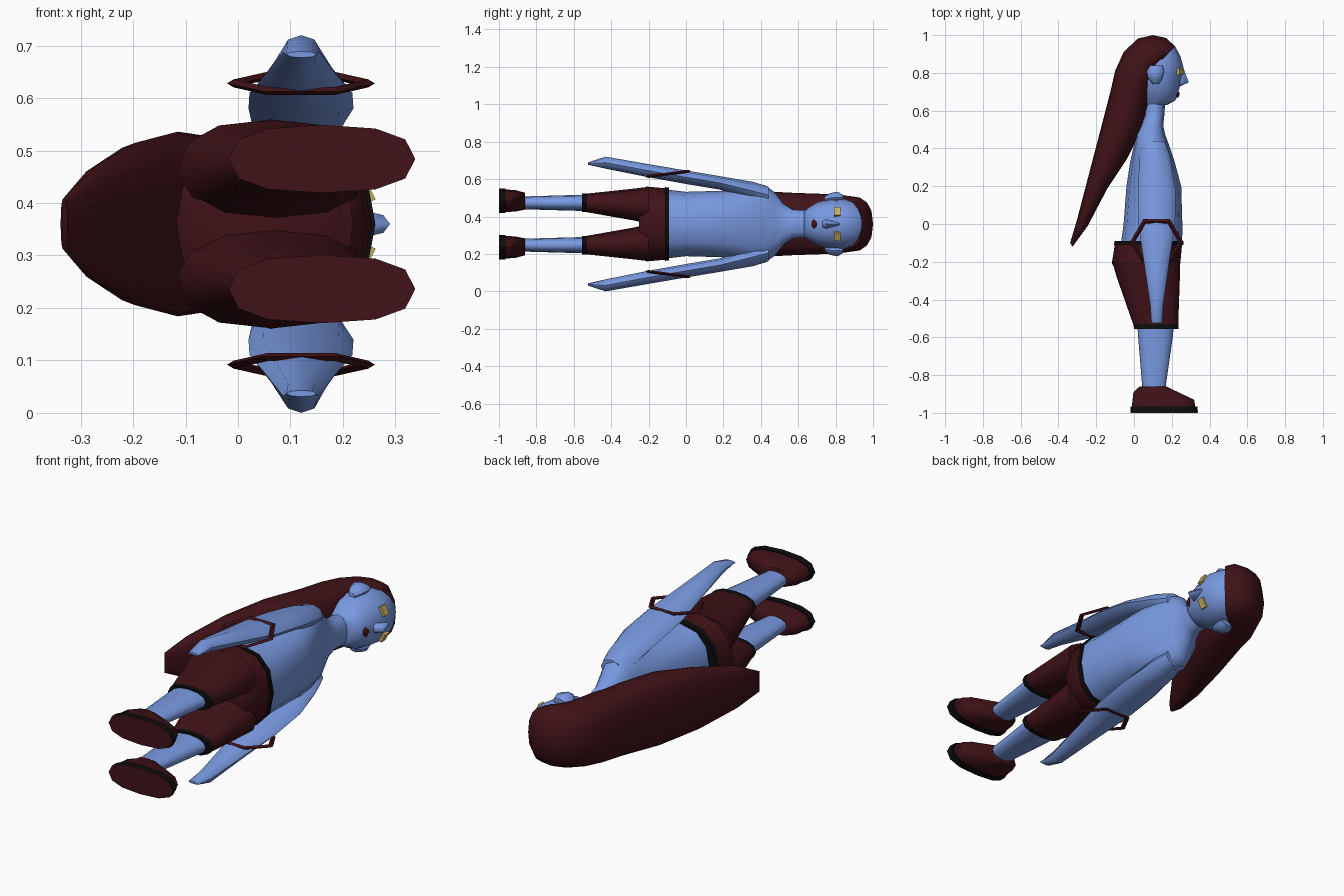
import bpy, bmesh, math

MID = 0.36  # plane of symmetry in z; the figure lies along y and faces +x


def material(name, rgb):
    m = bpy.data.materials.new(name)
    m.diffuse_color = (*rgb, 1)
    return m


BLUE = material("blue_skin", (0.19, 0.32, 0.75))
RED = material("dark_red", (0.05, 0.006, 0.009))
BLACK = material("black_trim", (0.004, 0.004, 0.004))
TAN = material("tan_eye", (0.6, 0.42, 0.13))


def finish(ob, name, mat, angle=50):
    ob.name = name
    ob.data.materials.append(mat)
    bpy.ops.object.select_all(action='DESELECT')
    ob.select_set(True)
    bpy.context.view_layer.objects.active = ob
    bpy.ops.object.shade_smooth_by_angle(angle=math.radians(angle))


def loft(name, rings, mat, n=12, p=2.4, side=1):
    """Rings: (back x, back y, front x, front y, z offset, half width)."""
    bm = bmesh.new()
    loops = []
    for xb, yb, xf, yf, zo, hw in rings:
        loop = []
        for i in range(n):
            a = 2 * math.pi * i / n
            c, s = [math.copysign(abs(t) ** (2 / p), t) if abs(t) > 1e-6 else 0
                    for t in (math.cos(a), math.sin(a))]
            t = (c + 1) / 2
            loop.append(bm.verts.new((xb + (xf - xb) * t, yb + (yf - yb) * t,
                                      MID + side * zo + hw * s)))
        loops.append(loop)
    for a, b in zip(loops, loops[1:]):
        for i in range(n):
            j = (i + 1) % n
            bm.faces.new((a[i], a[j], b[j], b[i]))
    bm.faces.new(loops[0])
    bm.faces.new(loops[-1])
    bmesh.ops.recalc_face_normals(bm, faces=bm.faces)
    me = bpy.data.meshes.new(name)
    bm.to_mesh(me)
    bm.free()
    ob = bpy.data.objects.new(name, me)
    bpy.context.collection.objects.link(ob)
    finish(ob, name, mat)


def flat(sections, zo=0):
    """Rings square to the body axis, from (y, back x, front x, half width)."""
    return [(xb, y, xf, y, zo, hw) for y, xb, xf, hw in sections]


def box(name, loc, size, mat, rot=(0, 0, 0)):
    bpy.ops.mesh.primitive_cube_add(size=1, location=loc, rotation=rot)
    ob = bpy.context.object
    ob.scale = size
    finish(ob, name, mat)


# Torso with shoulders and neck
loft("torso", flat([(-0.11, -0.07, 0.255, 0.185), (0.0, -0.055, 0.256, 0.172),
                    (0.2, -0.04, 0.25, 0.178), (0.33, -0.02, 0.215, 0.2),
                    (0.42, 0.0, 0.185, 0.208), (0.475, 0.01, 0.165, 0.17),
                    (0.52, 0.035, 0.155, 0.11), (0.57, 0.055, 0.16, 0.077),
                    (0.67, 0.06, 0.168, 0.073)]), BLUE)

# Head, nose and mouth
loft("head", flat([(0.63, 0.05, 0.175, 0.07), (0.655, 0.03, 0.22, 0.088),
                   (0.70, 0.0, 0.236, 0.115), (0.76, -0.03, 0.25, 0.132),
                   (0.83, -0.03, 0.262, 0.136), (0.89, 0.0, 0.245, 0.125),
                   (0.94, 0.03, 0.218, 0.1), (0.975, 0.06, 0.17, 0.05)]),
     BLUE, n=16, p=2.1)
loft("nose", flat([(0.725, 0.2, 0.235, 0.022), (0.75, 0.2, 0.29, 0.024),
                   (0.825, 0.22, 0.262, 0.008)]), BLUE, n=8, p=2)
loft("mouth", flat([(0.67, 0.2, 0.235, 0.012), (0.685, 0.2, 0.241, 0.028),
                    (0.7, 0.2, 0.24, 0.012)]), RED, n=8, p=2)

# Long hair swept from the hairline over the crown and down the back
HAIR = [(0.218, 0.94, 0.11, 0.83, 0.125), (0.17, 0.985, 0.09, 0.79, 0.143),
        (0.1, 1.0, 0.08, 0.74, 0.15), (0.02, 0.982, 0.075, 0.68, 0.155),
        (-0.055, 0.91, 0.07, 0.61, 0.16), (-0.1, 0.81, 0.05, 0.55, 0.163),
        (-0.125, 0.70, 0.03, 0.475, 0.166), (-0.19, 0.45, -0.04, 0.34, 0.176),
        (-0.25, 0.22, -0.14, 0.19, 0.155), (-0.305, 0.01, -0.245, -0.01, 0.107),
        (-0.338, -0.1, -0.325, -0.12, 0.05)]
loft("hair", [(a, b, c, d, 0, w) for a, b, c, d, w in HAIR], RED, n=16, p=2.5)

# Shorts: hips and waistband
loft("shorts_hips", flat([(-0.1, -0.1, 0.255, 0.19), (-0.21, -0.118, 0.245, 0.2),
                          (-0.25, -0.08, 0.22, 0.13)]), RED)
loft("waistband", flat([(-0.09, -0.103, 0.262, 0.194),
                        (-0.112, -0.106, 0.262, 0.197)]), BLACK)

for side, tag in ((1, "left"), (-1, "right")):
    # Arm with flattened pointed hand
    arm = [(0.44, 0.05, 0.165, 0.155, 0.045), (0.36, 0.03, 0.19, 0.175, 0.05),
           (0.18, 0.02, 0.22, 0.220, 0.036), (0.0, 0.022, 0.218, 0.250, 0.036),
           (-0.2, 0.052, 0.187, 0.285, 0.035), (-0.43, 0.086, 0.155, 0.328, 0.032),
           (-0.525, 0.092, 0.15, 0.323, 0.006)]
    loft(tag + "_arm", [(b, y, f, y, z, w) for y, b, f, z, w in arm],
         BLUE, n=8, p=2.2, side=side)

    # Six-sided bracelet
    bpy.ops.mesh.primitive_torus_add(
        major_segments=6, minor_segments=4, major_radius=0.128, minor_radius=0.013,
        location=(0.12, -0.095, MID + side * 0.268), rotation=(side * 0.13, 0, 0))
    bpy.context.object.scale.z = 0.6
    finish(bpy.context.object, tag + "_bracelet", RED, 20)

    # Trouser leg and cuff
    leg = [(-0.2, -0.115, 0.245, 0.1, 0.099), (-0.28, -0.092, 0.243, 0.104, 0.085),
           (-0.535, -0.003, 0.234, 0.113, 0.049)]
    loft(tag + "_shorts_leg", [(b, y, f, y, z, w) for y, b, f, z, w in leg],
         RED, side=side)
    loft(tag + "_cuff", flat([(-0.53, -0.003, 0.236, 0.05),
                              (-0.556, 0.0, 0.236, 0.05)], 0.113), BLACK, side=side)

    # Lower leg
    loft(tag + "_shin", flat([(-0.5, 0.015, 0.215, 0.044), (-0.6, 0.022, 0.205, 0.042),
                              (-0.88, 0.045, 0.165, 0.034)], 0.113),
         BLUE, p=2.2, side=side)

    # Shoe: upper, black welt and red underside
    loft(tag + "_shoe", [(-0.012, -0.97, 0.325, -0.97, 0.124, 0.061),
                         (-0.003, -0.89, 0.318, -0.93, 0.124, 0.057),
                         (0.03, -0.86, 0.17, -0.86, 0.122, 0.045)],
         RED, p=2.5, side=side)
    for part, y0, y1, mat in (("welt", -0.996, -0.966, BLACK),
                              ("outsole", -1.0, -0.996, RED)):
        loft(tag + "_" + part, flat([(y0, -0.018, 0.338, 0.065),
                                     (y1, -0.018, 0.336, 0.065)], 0.124),
             mat, p=2.5, side=side)

    # Ear: a small bulb tapering into the jaw
    loft(tag + "_ear", [(0.1, 0.74, 0.13, 0.74, 0.13, 0.015),
                        (0.075, 0.77, 0.15, 0.77, 0.14, 0.025),
                        (0.065, 0.81, 0.16, 0.81, 0.143, 0.03),
                        (0.085, 0.84, 0.15, 0.84, 0.14, 0.015)],
         BLUE, n=8, p=2, side=side)

    # Eye set on the curve of the face
    box(tag + "_eye", (0.238, 0.808, MID + side * 0.062), (0.03, 0.036, 0.048),
        TAN, (0, -side * 0.47, 0))
